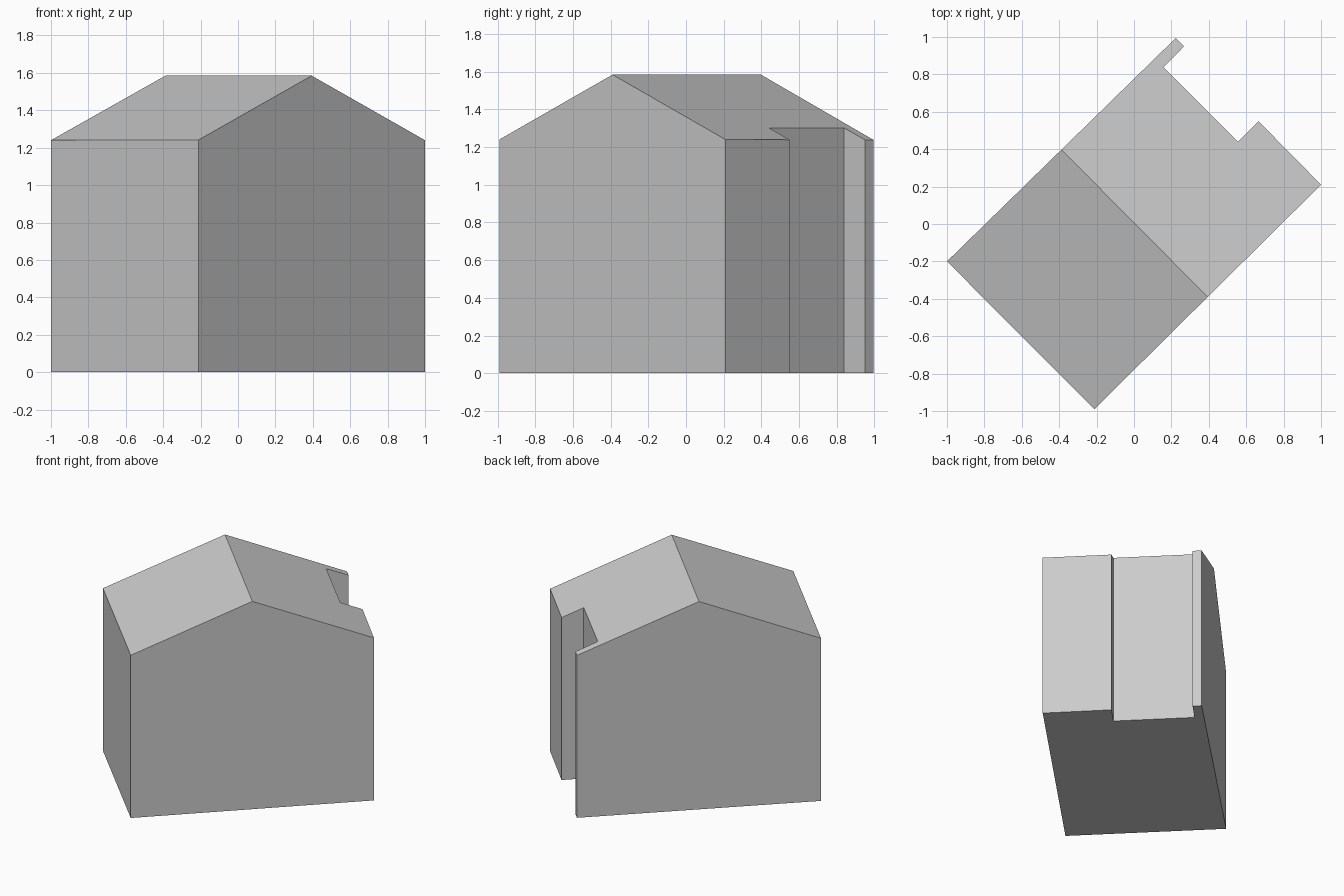
import bpy, bmesh
from mathutils import Vector

cube = bpy.data.objects.get("Cube")
if cube:
    bpy.data.objects.remove(cube, do_unlink=True)

grey = bpy.data.materials.new("plain grey")
grey.use_nodes = True
colour = (0.6, 0.6, 0.6, 1)
grey.diffuse_color = colour
grey.node_tree.nodes["Principled BSDF"].inputs["Base Color"].default_value = colour

EAVES, RIDGE = 1.24, 1.585

# Footprint with the recess in the back wall, counter-clockwise
footprint = [(-1, -0.2), (-0.212, -0.99), (1, 0.21), (0.665, 0.55),
             (0.555, 0.44), (0.158, 0.838), (0.268, 0.95), (0.224, 0.995)]
ridge = [Vector((-0.388, 0.3975, RIDGE)), Vector((0.394, -0.39, RIDGE))]
front_eave = Vector((-1, -0.2, EAVES))
back_eave = Vector((1, 0.21, EAVES))

# Walls: footprint raised above the ridge
bm = bmesh.new()
base = bm.faces.new([bm.verts.new((x, y, 0)) for x, y in footprint])
raised = bmesh.ops.extrude_face_region(bm, geom=[base], use_keep_orig=True)
bmesh.ops.translate(bm, vec=(0, 0, 2),
                    verts=[v for v in raised["geom"] if isinstance(v, bmesh.types.BMVert)])
bmesh.ops.recalc_face_normals(bm, faces=bm.faces)

# Pitched roof: slice along each slope and close the cut
for eave in (front_eave, back_eave):
    normal = (ridge[1] - ridge[0]).cross(eave - ridge[0]).normalized()
    if normal.z < 0:
        normal.negate()
    cut = bmesh.ops.bisect_plane(bm, geom=bm.verts[:] + bm.edges[:] + bm.faces[:],
                                 dist=1e-5, plane_co=ridge[0], plane_no=normal,
                                 clear_outer=True)
    rim = [e for e in bm.edges if e.is_boundary]
    bmesh.ops.holes_fill(bm, edges=rim, sides=0)
bmesh.ops.recalc_face_normals(bm, faces=bm.faces)

mesh = bpy.data.meshes.new("gabled_house")
bm.to_mesh(mesh)
bm.free()
mesh.materials.append(grey)
house = bpy.data.objects.new("gabled_house", mesh)
bpy.context.collection.objects.link(house)
